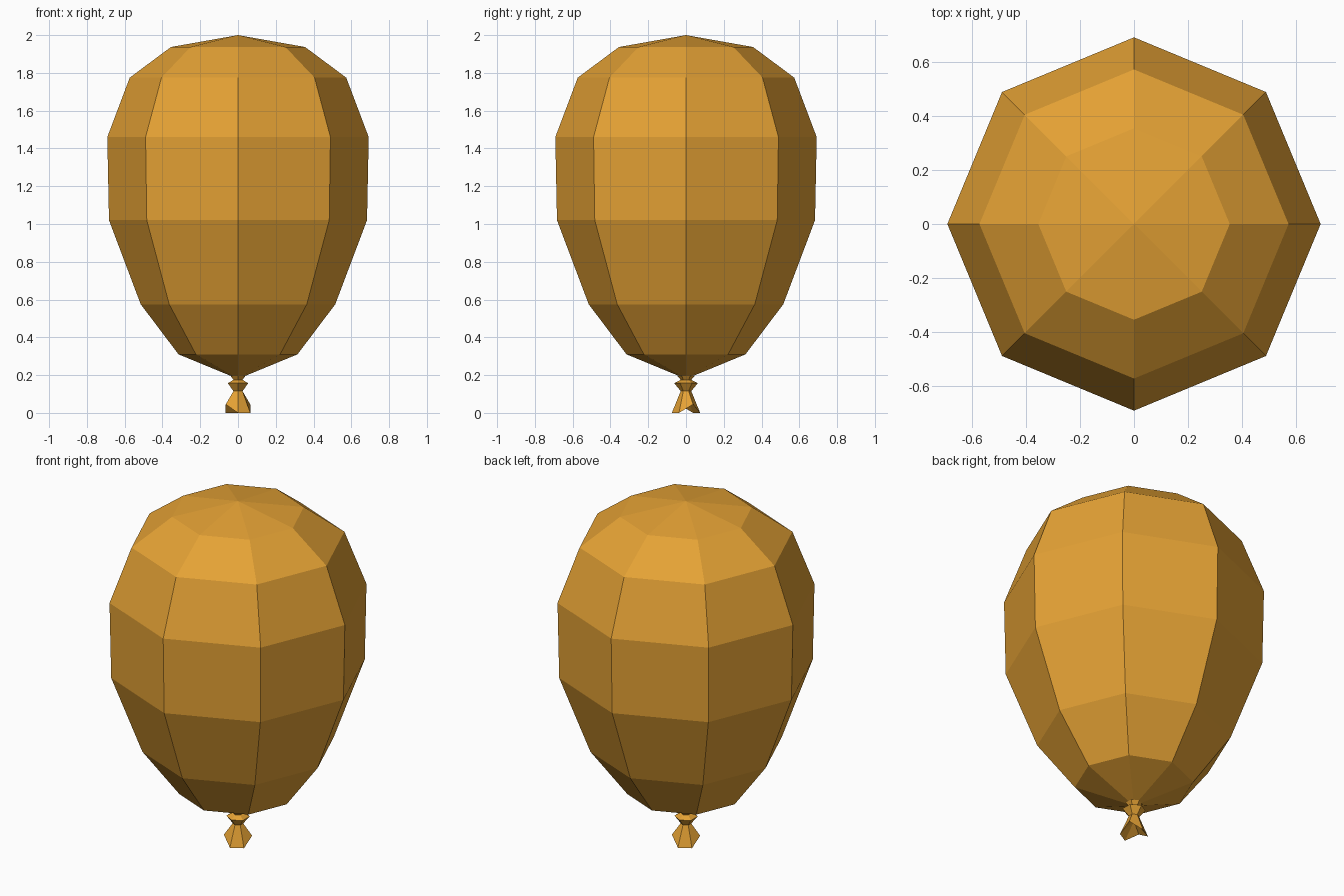
import bpy
import bmesh
from math import cos, sin, radians

cube = bpy.data.objects.get("Cube")
if cube:
    bpy.data.objects.remove(cube, do_unlink=True)

# One warm orange for the whole model
orange = bpy.data.materials.new("warm orange")
orange.use_nodes = True
colour = (0.78, 0.36, 0.035, 1)
orange.diffuse_color = colour
orange.node_tree.nodes["Principled BSDF"].inputs["Base Color"].default_value = colour


def lathe(name, profile, sides, start, bottom, top, lift=None):
    """Faceted solid of rings (radius, z), listed upwards, closed by a point at each end.
    lift gives the height added to each corner of the lowest ring."""
    bm = bmesh.new()
    rings = []
    for level, (r, z) in enumerate(profile):
        ring = []
        for i in range(sides):
            a = radians(start + 360 * i / sides)
            dz = lift[i] if lift and level == 0 else 0
            ring.append(bm.verts.new((r * cos(a), r * sin(a), z + dz)))
        rings.append(ring)
    low = bm.verts.new((0, 0, bottom))
    high = bm.verts.new((0, 0, top))
    for i in range(sides):
        j = (i + 1) % sides
        for a, b in zip(rings, rings[1:]):
            bm.faces.new((a[i], a[j], b[j], b[i]))
        bm.faces.new((low, rings[0][j], rings[0][i]))
        bm.faces.new((high, rings[-1][i], rings[-1][j]))
    bmesh.ops.recalc_face_normals(bm, faces=bm.faces)
    mesh = bpy.data.meshes.new(name)
    bm.to_mesh(mesh)
    bm.free()
    mesh.materials.append(orange)
    obj = bpy.data.objects.new(name, mesh)
    bpy.context.collection.objects.link(obj)
    return obj


# Eight-sided inflated body
lathe("balloon_body",
      [(0.315, 0.31), (0.515, 0.575), (0.683, 1.02),
       (0.692, 1.46), (0.573, 1.775), (0.355, 1.937)],
      8, 0, 0.18, 2.0)

# Six-sided tied neck with a flared, uneven hollow lip
lathe("balloon_knot",
      [(0.075, 0.0), (0.028, 0.115), (0.062, 0.157), (0.028, 0.175), (0.045, 0.195)],
      6, 30, 0.085, 0.2, lift=[0.045, 0, 0] * 2)
